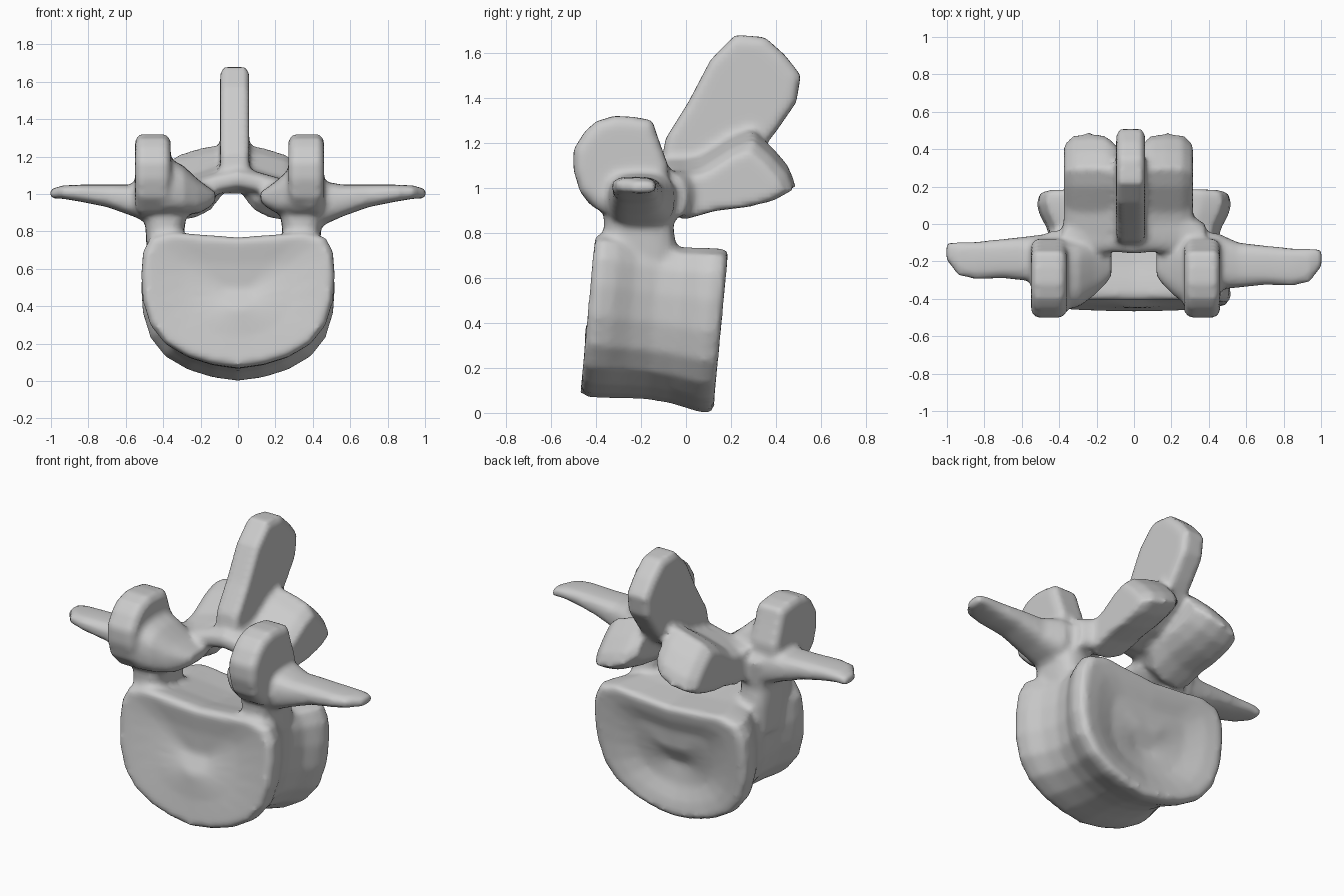
import bpy, bmesh
from math import sin, cos, pi, copysign
from mathutils import Vector

if "Cube" in bpy.data.objects:
    bpy.data.objects.remove(bpy.data.objects["Cube"])

parts = []


def make(name, rings):
    """Skin a list of equal-length point rings and cap both ends."""
    bm = bmesh.new()
    vs = [[bm.verts.new(p) for p in r] for r in rings]
    n = len(vs[0])
    for a, b in zip(vs, vs[1:]):
        for i in range(n):
            bm.faces.new((a[i], a[(i + 1) % n], b[(i + 1) % n], b[i]))
    bm.faces.new(vs[0])
    bm.faces.new(vs[-1])
    bmesh.ops.triangulate(bm, faces=[f for f in bm.faces if len(f.verts) > 4])
    bmesh.ops.recalc_face_normals(bm, faces=bm.faces)
    me = bpy.data.meshes.new(name)
    bm.to_mesh(me)
    bm.free()
    ob = bpy.data.objects.new(name, me)
    bpy.context.collection.objects.link(ob)
    parts.append(ob)


def tube(name, axis, sections, power=0.7, n=20):
    """Rounded-box sections (x, y, z, half1, half2) perpendicular to an axis."""
    u, v = {'X': ((0, 1, 0), (0, 0, 1)), 'Y': ((1, 0, 0), (0, 0, 1)),
            'Z': ((1, 0, 0), (0, 1, 0))}[axis]
    u, v = Vector(u), Vector(v)
    sp = lambda t: copysign(abs(t) ** power, t)
    make(name, [[Vector((x, y, z)) + u * a * sp(cos(2 * pi * i / n)) + v * b * sp(sin(2 * pi * i / n))
                 for i in range(n)] for x, y, z, a, b in sections])


def plate(name, outline, layers):
    """Side (y, z) outline stacked along x; layers are (x, scale, z shift)."""
    cy = sum(p[0] for p in outline) / len(outline)
    cz = sum(p[1] for p in outline) / len(outline)
    make(name, [[(x, cy + (y - cy) * s, cz + (z - cz) * s + dz) for y, z in outline]
                for x, s, dz in layers])


# vertebral body: D-shaped profile with waisted middle and dished end plates
half = [(0, 0.0), (0.14, 0.02), (0.27, 0.06), (0.39, 0.13), (0.47, 0.23), (0.51, 0.36),
        (0.52, 0.50), (0.51, 0.62), (0.47, 0.70), (0.36, 0.73), (0.2, 0.715), (0, 0.70)]
prof = half + [(-x, z) for x, z in half[-2:0:-1]]
body = []
# y, width scale, height scale, base lift
for y, sx, sz, lift in [(-0.415, .15, .15, .07), (-0.42, .55, .55, .07), (-0.433, .84, .84, .07),
                        (-0.437, .95, .95, .07), (-0.40, 1, 1, .07), (-0.33, .98, .99, .062),
                        (-0.24, .90, .96, .05), (-0.14, .86, .945, .04), (-0.04, .89, .95, .025),
                        (0.04, .97, .98, .012), (0.09, 1, 1, .003), (0.145, .98, 1, .0),
                        (0.158, .92, .93, .0), (0.145, .75, .75, .0), (0.11, .5, .5, .0),
                        (0.095, .15, .15, .0)]:
    body.append([(x * sx, y + 0.085 * (z - 0.38), 0.37 + (z - 0.37) * sz + lift) for x, z in prof])
make("body", body)

spinous = [(-0.14, 1.04), (-0.11, 1.11), (-0.09, 1.22), (0.01, 1.38), (0.11, 1.57), (0.22, 1.68),
           (0.35, 1.67), (0.44, 1.59), (0.51, 1.50), (0.49, 1.38), (0.40, 1.25), (0.32, 1.15),
           (0.15, 1.04), (-0.02, 1.0)]
# spinous process: tall thin blade
plate("spinous_process", spinous, [(-0.095, .9, 0), (-0.075, 1, 0), (0.04, 1, 0), (0.06, .9, 0)])

superior = [(-0.5, 1.08), (-0.5, 1.17), (-0.45, 1.25), (-0.40, 1.295), (-0.32, 1.32), (-0.23, 1.315),
            (-0.15, 1.30), (-0.12, 1.21), (-0.08, 1.10), (-0.08, 0.98), (-0.15, 0.89),
            (-0.28, 0.87), (-0.39, 0.9), (-0.47, 0.98)]
inferior = [(-0.10, 0.93), (-0.02, 0.87), (0.12, 0.91), (0.28, 0.93), (0.40, 0.96), (0.49, 1.01),
            (0.46, 1.08), (0.39, 1.16), (0.30, 1.24), (0.20, 1.20), (0.06, 1.11), (-0.08, 1.08)]

for s, side in ((-1, "left"), (1, "right")):
    # pedicle joining the body to the arch
    c = s * .365 - .025
    tube(side + "_pedicle", 'Z', [(c, -.2, .55, .09, .16), (c, -.21, .72, .10, .17),
                                  (c, -.21, .82, .105, .155), (c, -.2, 1.0, .13, .17)])
    # transverse process: long flattened spike
    d = -.02 if s > 0 else .015
    tube(side + "_transverse_process", 'X',
         [(s * .28, -.2, .96, .15, .12), (s * .45, -.2, .95, .15, .12),
          (s * .56, -.2 + d, .965, .12, .085), (s * .7, -.2 + d, .99, .105, .06),
          (s * .85, -.21 + d, 1.005, .10, .045), (s * .94, -.20 + d, 1.01, .09, .035),
          (s * 1.005, -.16 + d, 1.0, .045, .025)])
    # superior articular process: upright rounded disc
    c = s * 0.41 - 0.045
    plate(side + "_superior_process", superior,
          [(c - .095, .85, 0), (c - .07, 1, 0), (c + .07, 1, 0), (c + .095, .85, 0)])
    # inner flange: articular facet curving towards the canal
    tube(side + "_facet_flange", 'X', [(s * .40, -.28, 1.05, .19, .16), (s * .29, -.27, 1.02, .17, .13),
                                       (s * .21, -.24, .985, .14, .09), (s * .15, -.21, .98, .11, .05),
                                       (s * .12, -.19, .985, .09, .025)])
    # lamina: sloping roof over the canal
    tube(side + "_lamina", 'X', [(s * .38, -.12, .96, .12, .11), (s * .24, -.04, .99, .13, .09),
                                 (s * .1, -.02, 1.06, .13, .06), (0, -.02, 1.08, .14, .06)])
    # inferior articular process: swept back under the blade
    o = -0.03
    plate(side + "_inferior_process", inferior,
          [(s * .06 + o, .75, .07), (s * .12 + o, .95, .03), (s * .2 + o, 1, 0),
           (s * .29 + o, .96, -.02), (s * .345 + o, .78, -.035)])

# fuse all parts into one continuous bone surface
bpy.ops.object.select_all(action='DESELECT')
for ob in parts:
    ob.select_set(True)
bpy.context.view_layer.objects.active = parts[0]
bpy.ops.object.join()
bone = bpy.context.object
bone.name = "vertebra"
m = bone.modifiers.new("fuse", 'REMESH')
m.mode = 'VOXEL'
m.voxel_size = 0.018
m = bone.modifiers.new("soften", 'SMOOTH')
m.factor = 0.5
m.iterations = 3
for m in list(bone.modifiers):
    bpy.ops.object.modifier_apply(modifier=m.name)
bpy.ops.object.shade_smooth()
